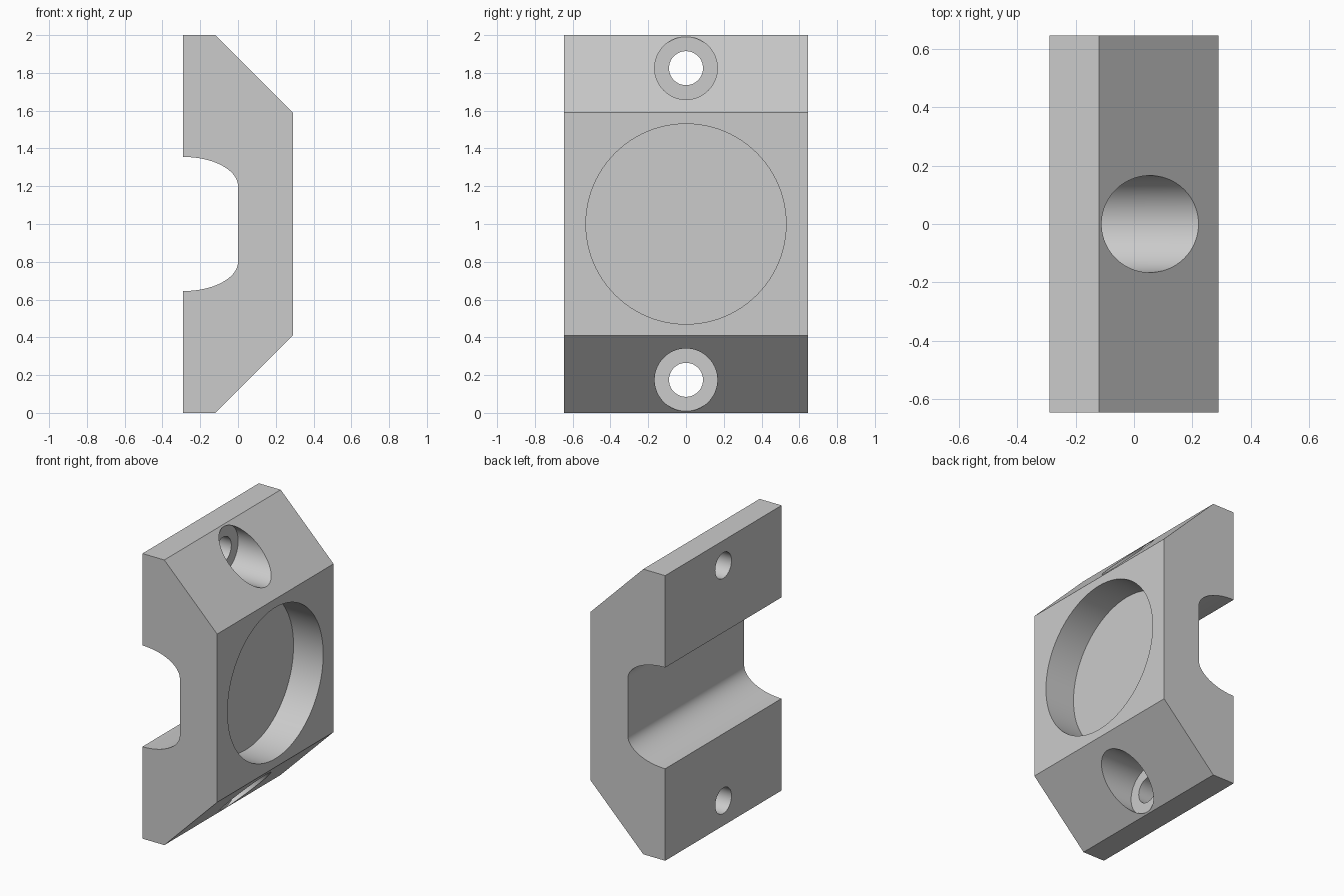
import bpy, bmesh, math
from mathutils import Matrix

if "Cube" in bpy.data.objects:
    bpy.data.objects.remove(bpy.data.objects["Cube"])

HALF_X, HALF_Y, HEIGHT = 0.29, 0.645, 2.0
MID = HEIGHT / 2

grey = bpy.data.materials.new("light grey")
grey.use_nodes = True
colour = (0.6, 0.6, 0.6, 1)
grey.diffuse_color = colour
grey.node_tree.nodes["Principled BSDF"].inputs["Base Color"].default_value = colour


def make_object(name, bm):
    bmesh.ops.recalc_face_normals(bm, faces=bm.faces)
    mesh = bpy.data.meshes.new(name)
    bm.to_mesh(mesh)
    bm.free()
    mesh.materials.append(grey)
    obj = bpy.data.objects.new(name, mesh)
    bpy.context.collection.objects.link(obj)
    return obj


def bore(body, radius, z, x_start, x_end):
    """Cut a round hole along x out of the body."""
    bm = bmesh.new()
    place = Matrix.Translation(((x_start + x_end) / 2, 0, z)) @ Matrix.Rotation(math.pi / 2, 4, 'Y')
    bmesh.ops.create_cone(bm, cap_ends=True, segments=96, radius1=radius, radius2=radius,
                          depth=x_end - x_start, matrix=place)
    cutter = make_object("bore_cutter", bm)
    cutter.hide_render = True
    mod = body.modifiers.new("bore", 'BOOLEAN')
    mod.operation, mod.solver, mod.object = 'DIFFERENCE', 'EXACT', cutter
    bpy.context.view_layer.objects.active = body
    bpy.ops.object.modifier_apply(modifier=mod.name)
    bpy.data.objects.remove(cutter)


# Upper half of the side profile: chamfered outside, elliptical groove corner
upper = [(HALF_X, 1.59), (-0.12, HEIGHT), (-HALF_X, HEIGHT)]
STEPS = 24
for i in range(STEPS + 1):
    a = math.pi / 2 * (1 - i / STEPS)
    upper.append((-HALF_X + HALF_X * math.cos(a), 1.2 + 0.155 * math.sin(a)))
profile = upper + [(x, HEIGHT - z) for x, z in reversed(upper)]

# Extrude the profile across the width
bm = bmesh.new()
face = bm.faces.new([bm.verts.new((x, -HALF_Y, z)) for x, z in profile])
ext = bmesh.ops.extrude_face_region(bm, geom=[face])
bmesh.ops.translate(bm, vec=(0, 2 * HALF_Y, 0),
                    verts=[v for v in ext["geom"] if isinstance(v, bmesh.types.BMVert)])
body = make_object("clamp_block", bm)

# Large round pocket, then counterbored screw holes at both ends
bore(body, 0.53, MID, 0.06, 0.5)
for side in (-1, 1):
    z = MID + side * 0.825
    bore(body, 0.166, z, -0.115, 0.5)
    bore(body, 0.09, z, -0.5, 0.5)

bpy.ops.object.select_all(action='DESELECT')
body.select_set(True)
bpy.context.view_layer.objects.active = body
bpy.ops.object.shade_smooth_by_angle(angle=math.radians(30))
